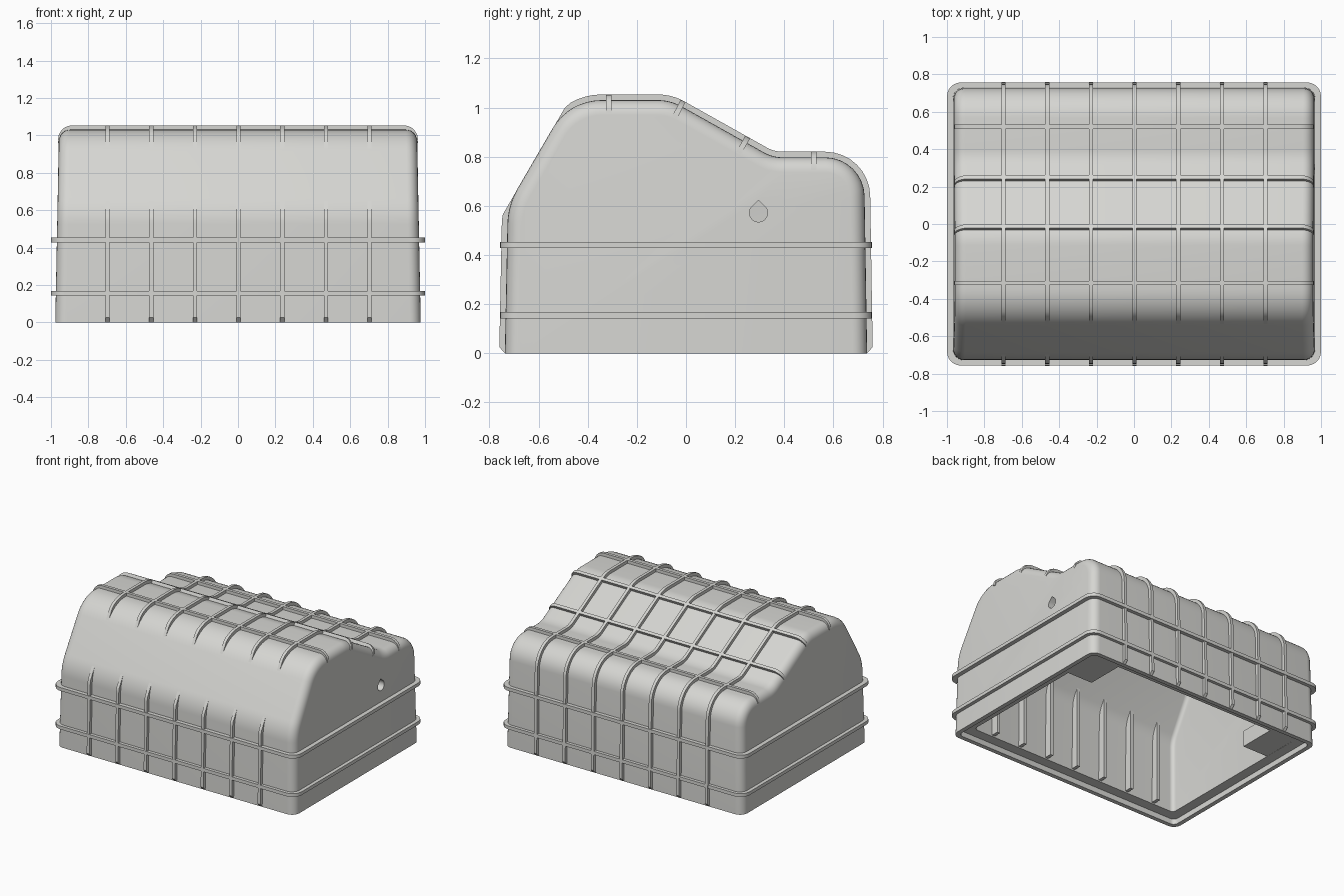
import bpy, bmesh, math
from mathutils import Vector

if "Cube" in bpy.data.objects:
    bpy.data.objects.remove(bpy.data.objects["Cube"])

grey = bpy.data.materials.new("warm_grey")
grey.diffuse_color = (0.67, 0.67, 0.645, 1)
grey.use_nodes = True
grey.node_tree.nodes["Principled BSDF"].inputs["Base Color"].default_value = grey.diffuse_color


def finish(name, bm, smooth=True):
    bmesh.ops.recalc_face_normals(bm, faces=bm.faces[:])
    me = bpy.data.meshes.new(name)
    bm.to_mesh(me)
    bm.free()
    me.materials.append(grey)
    ob = bpy.data.objects.new(name, me)
    bpy.context.collection.objects.link(ob)
    if smooth:
        shade(ob)
    return ob


def shade(ob):
    bpy.ops.object.select_all(action='DESELECT')
    ob.select_set(True)
    bpy.context.view_layer.objects.active = ob
    bpy.ops.object.shade_smooth_by_angle(angle=math.radians(30))


def loft(bm, rings, cap=True, closed=False):
    """Join equal closed rings of points into a skin."""
    vs = [[bm.verts.new(p) for p in r] for r in rings]
    pairs = list(zip(vs, vs[1:])) + ([(vs[-1], vs[0])] if closed else [])
    for a, b in pairs:
        for i in range(len(a)):
            j = (i + 1) % len(a)
            bm.faces.new((a[i], a[j], b[j], b[i]))
    if cap and not closed:
        bm.faces.new(vs[0])
        bm.faces.new(vs[-1])


def fillet(corners, steps=8):
    """Round the corners (a, b, radius) of an open path."""
    out = [Vector(corners[0][:2])]
    for p, c, n in zip(corners, corners[1:], corners[2:]):
        c0 = Vector(c[:2])
        u = (Vector(p[:2]) - c0).normalized()
        v = (Vector(n[:2]) - c0).normalized()
        half = u.angle(v) / 2
        mid = c0 + (u + v).normalized() * (c[2] / math.sin(half))
        t = c[2] / math.tan(half)
        a, b = c0 + u * t - mid, c0 + v * t - mid
        ang = a.angle(b)
        for k in range(steps + 1):
            f = k / steps
            out.append(mid + (a * math.sin((1 - f) * ang) + b * math.sin(f * ang)) / math.sin(ang))
    return out + [Vector(corners[-1][:2])]


def offset(path, d):
    """Move an open path outwards by d."""
    out = []
    for i, p in enumerate(path):
        ns = []
        for a, b in ((i - 1, i), (i, i + 1)):
            if a >= 0 and b < len(path):
                t = (path[b] - path[a]).normalized()
                ns.append(Vector((-t.y, t.x)))
        n = sum(ns, Vector((0, 0))).normalized()
        out.append(p + n * (d / n.dot(ns[0])))
    return out


# Side outline (y, z) from front foot over the roof to back foot
PROFILE = fillet([(-.737, 0, 0), (-.725, .602, .3), (-.476, 1.03, .23), (-.063, 1.03, .2),
                  (.353, .797, .16), (.724, .797, .16), (.737, 0, 0)])
WALL = .105


def shell_solid(name, inset, base):
    """Solid with rounded ends and slightly drafted side walls."""
    r, half = .06 if inset == 0 else .03, .977 - inset
    angs = [math.radians(15 * k) for k in range(7)]
    side = [(half - r + r * math.sin(a), inset + r * (1 - math.cos(a))) for a in angs]
    rings = []
    for x, d in [(-x, d) for x, d in reversed(side)] + side:
        path = offset(PROFILE, -d)
        path[0].y = path[-1].y = base
        rings.append([(x * (1 - .02 * p.y), p.x, p.y) for p in path])
    bm = bmesh.new()
    loft(bm, rings)
    return finish(name, bm, False)


def rounded_rect(hx, hy, r, z, steps=6):
    pts = []
    for q, (sx, sy) in enumerate([(1, 1), (-1, 1), (-1, -1), (1, -1)]):
        for k in range(steps + 1):
            a = math.pi / 2 * (q + k / steps)
            pts.append((sx * (hx - r) + r * math.cos(a), sy * (hy - r) + r * math.sin(a), z))
    return pts


def cut(ob, cutter):
    m = ob.modifiers.new("cut", 'BOOLEAN')
    m.operation, m.solver, m.object = 'DIFFERENCE', 'EXACT', cutter
    bpy.context.view_layer.objects.active = ob
    bpy.ops.object.modifier_apply(modifier=m.name)
    bpy.data.objects.remove(cutter)


# Hollow housing
body = shell_solid("housing", 0, 0)
cut(body, shell_solid("cavity_cutter", WALL, -.1))

# Stepped recess around the bottom opening
bm = bmesh.new()
loft(bm, [rounded_rect(.945, .705, .035, z) for z in (-.1, .04)])
cut(body, finish("rim_cutter", bm, False))

# Teardrop cable hole in the right wall
bm = bmesh.new()
tear = [(.295 + .037 * math.cos(a), .571 + .037 * math.sin(a))
        for a in [math.radians(135 + 22.5 * k) for k in range(13)]] + [(.295, .622)]
loft(bm, [[(x, y, z) for y, z in tear] for x in (.8, 1.1)])
cut(body, finish("hole_cutter", bm, False))
shade(body)

# Lengthwise ribs, trimmed flush on the front slope
path = PROFILE[:1] + [Vector((-.7365, .025))] + PROFILE[1:-1] + [Vector((.7365, .025))] + PROFILE[-1:]
slope_n = Vector((-.428, .249)).normalized()
outer = offset(path, .023)
inner = offset(path, -.02)
outer[0], outer[-1] = path[0], path[-1]
inner[0].y = inner[-1].y = 0
for p in outer:
    over = (p - Vector((-.725, .602))).dot(slope_n) + .001
    if over > 0:
        p -= slope_n * over
RIB_X = [.003 + .2335 * k for k in range(-3, 4)]
bm = bmesh.new()
for x in RIB_X:
    loft(bm, [[(x + s, p.x, p.y) for s, p in ((-.011, o), (.011, o), (.011, i), (-.011, i))]
              for o, i in zip(outer, inner)])
finish("lengthwise_ribs", bm)

# Crosswise roof ribs bending over the rounded side edges
arc = [math.radians(15 * k) for k in range(7)]
end = [(.888 + .074 * math.sin(a), -.051 + .074 * math.cos(a),
        .888 + .04 * math.sin(a), -.051 + .04 * math.cos(a)) for a in arc]
run = [(-a, b, -c, d) for a, b, c, d in reversed(end)] + end
bm = bmesh.new()
for y in (-.315, -.022, .24, .52):
    k = next(k for k in range(len(PROFILE) - 1) if PROFILE[k].x <= y < PROFILE[k + 1].x)
    a, b = PROFILE[k], PROFILE[k + 1]
    t = (b - a).normalized()
    n = Vector((-t.y, t.x))
    c = a.lerp(b, (y - a.x) / (b.x - a.x))
    rings = []
    for xo, ho, xi, hi in run:
        ring = []
        for x, h, s in ((xo, ho, -.011), (xo, ho, .011), (xi, hi, .011), (xi, hi, -.011)):
            p = c + n * h + t * s
            ring.append((x, p.x, p.y))
        rings.append(ring)
    loft(bm, rings)
finish("crosswise_ribs", bm)

# Two belts around the walls
for name, z in (("lower_belt", .155), ("upper_belt", .44)):
    bm = bmesh.new()
    loft(bm, [rounded_rect(1 - d, .757 - d, .075 - d, z + h)
              for d, h in ((0, -.0125), (0, .0125), (.045, .0125), (.045, -.0125))], closed=True)
    finish(name, bm)


def boxes(name, items):
    bm = bmesh.new()
    for x0, x1, y0, y1, z0, z1 in items:
        loft(bm, [[(x0, y0, z), (x1, y0, z), (x1, y1, z), (x0, y1, z)] for z in (z0, z1)])
    finish(name, bm, False)


# Stiffeners inside the front wall and mounting blocks in the back corners
boxes("inner_stiffeners", [(x - .012, x + .012, -.66, -.575, .05, .66) for x in RIB_X])
boxes("corner_blocks", [(min(s * .665, s * .91), max(s * .665, s * .91), .35, .67, .041, .16)
                        for s in (-1, 1)])
